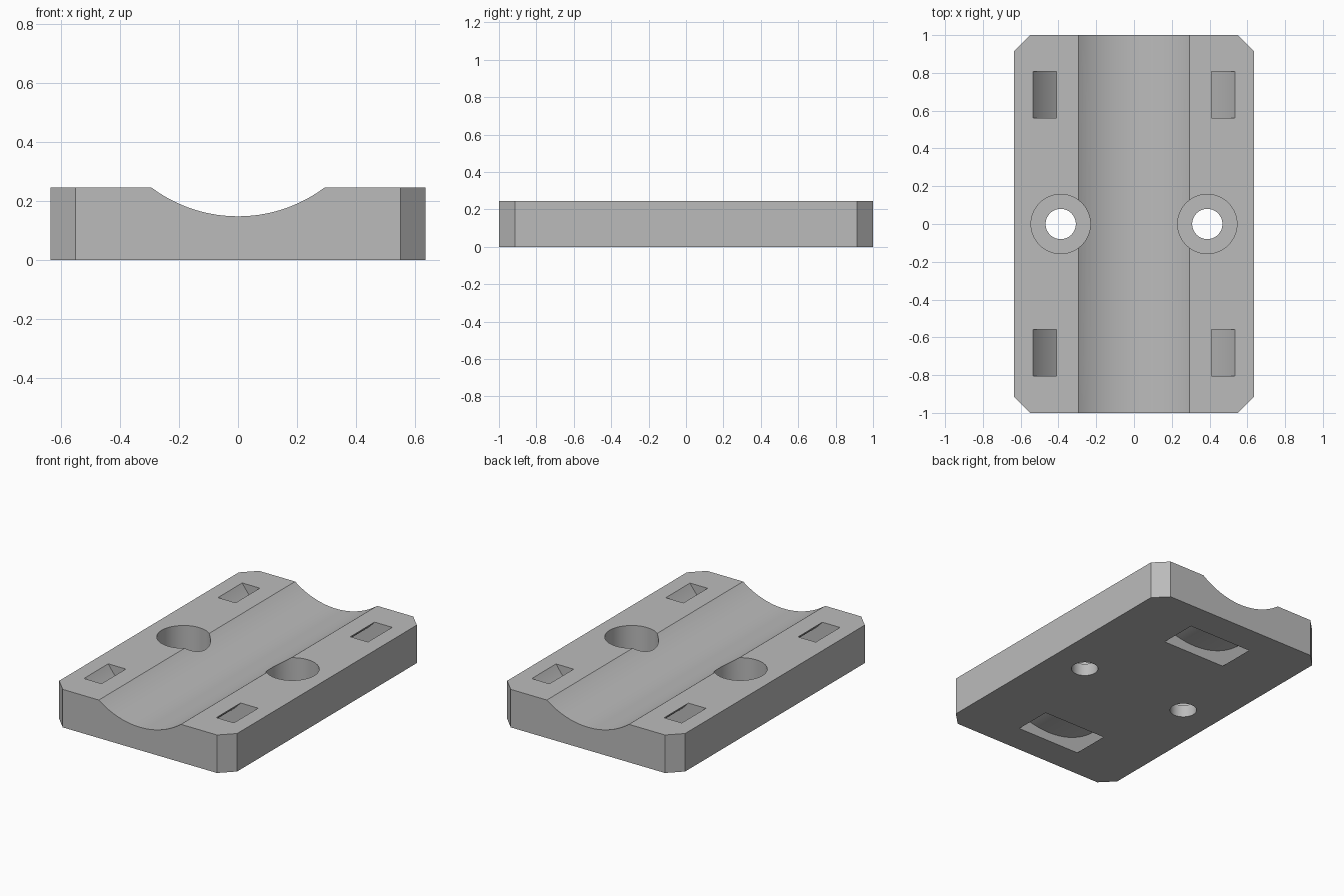
import bpy
import bmesh
from math import cos, sin, pi, radians

default = bpy.data.objects.get("Cube")
if default:
    bpy.data.objects.remove(default, do_unlink=True)

WIDTH, HEIGHT, CHAMFER = 0.635, 0.245, 0.085

grey = bpy.data.materials.new("plain_grey")
grey.use_nodes = True
grey.diffuse_color = (0.5, 0.5, 0.5, 1)
grey.node_tree.nodes["Principled BSDF"].inputs["Base Color"].default_value = (0.5, 0.5, 0.5, 1)


def prism(name, points, depth):
    """Extrude a closed outline of 3D points along the depth vector."""
    mesh = bpy.data.meshes.new(name)
    bm = bmesh.new()
    face = bm.faces.new([bm.verts.new(p) for p in points])
    result = bmesh.ops.extrude_face_region(bm, geom=[face])
    verts = [v for v in result["geom"] if isinstance(v, bmesh.types.BMVert)]
    bmesh.ops.translate(bm, verts=verts, vec=depth)
    bmesh.ops.recalc_face_normals(bm, faces=bm.faces)
    bm.to_mesh(mesh)
    bm.free()
    mesh.materials.append(grey)
    obj = bpy.data.objects.new(name, mesh)
    bpy.context.collection.objects.link(obj)
    return obj


def arc(radius, start, end, steps):
    return [(radius * cos(start + (end - start) * i / steps),
             radius * sin(start + (end - start) * i / steps)) for i in range(steps + 1)]


def circle_prism(name, x, radius, bottom, top):
    points = [(x + u, v, bottom) for u, v in arc(radius, 0, 2 * pi, 64)[:-1]]
    return prism(name, points, (0, 0, top - bottom))


# Plate with chamfered corners
w, c = WIDTH, CHAMFER
outline = [(w - c, -1), (w, c - 1), (w, 1 - c), (w - c, 1),
           (c - w, 1), (-w, 1 - c), (-w, c - 1), (c - w, -1)]
plate = prism("bearing_plate", [(x, y, 0) for x, y in outline], (0, 0, HEIGHT))

# Long round groove for the bearing
cutters = [prism("groove_cutter",
                 [(u, -1.2, 0.638 + v) for u, v in arc(0.49, 0, 2 * pi, 128)[:-1]],
                 (0, 2.4, 0))]

# Curved tie channels, open at the top and through the underside
ring = arc(0.642, pi, 2 * pi, 64) + arc(0.542, 2 * pi, pi, 64)
for label, y in (("front", -0.805), ("back", 0.56)):
    cutters.append(prism(label + "_channel_cutter",
                         [(u, y, 0.60 + v) for u, v in ring], (0, 0.247, 0)))

# Counterbored screw holes
for label, x in (("left", 0.388), ("right", -0.388)):
    cutters.append(circle_prism(label + "_counterbore_cutter", x, 0.157, 0.08, 0.5))
    cutters.append(circle_prism(label + "_screw_hole_cutter", x, 0.08, -0.2, 0.4))

for cutter in cutters:
    cutter.hide_render = True
    mod = plate.modifiers.new(cutter.name, "BOOLEAN")
    mod.operation = "DIFFERENCE"
    mod.solver = "EXACT"
    mod.object = cutter

# Bake the cuts, then drop the cutters
bpy.context.view_layer.objects.active = plate
plate.select_set(True)
for mod in list(plate.modifiers):
    bpy.ops.object.modifier_apply(modifier=mod.name)
for cutter in cutters:
    bpy.data.objects.remove(cutter, do_unlink=True)

bpy.ops.object.select_all(action="DESELECT")
plate.select_set(True)
bpy.ops.object.shade_smooth_by_angle(angle=radians(25))
